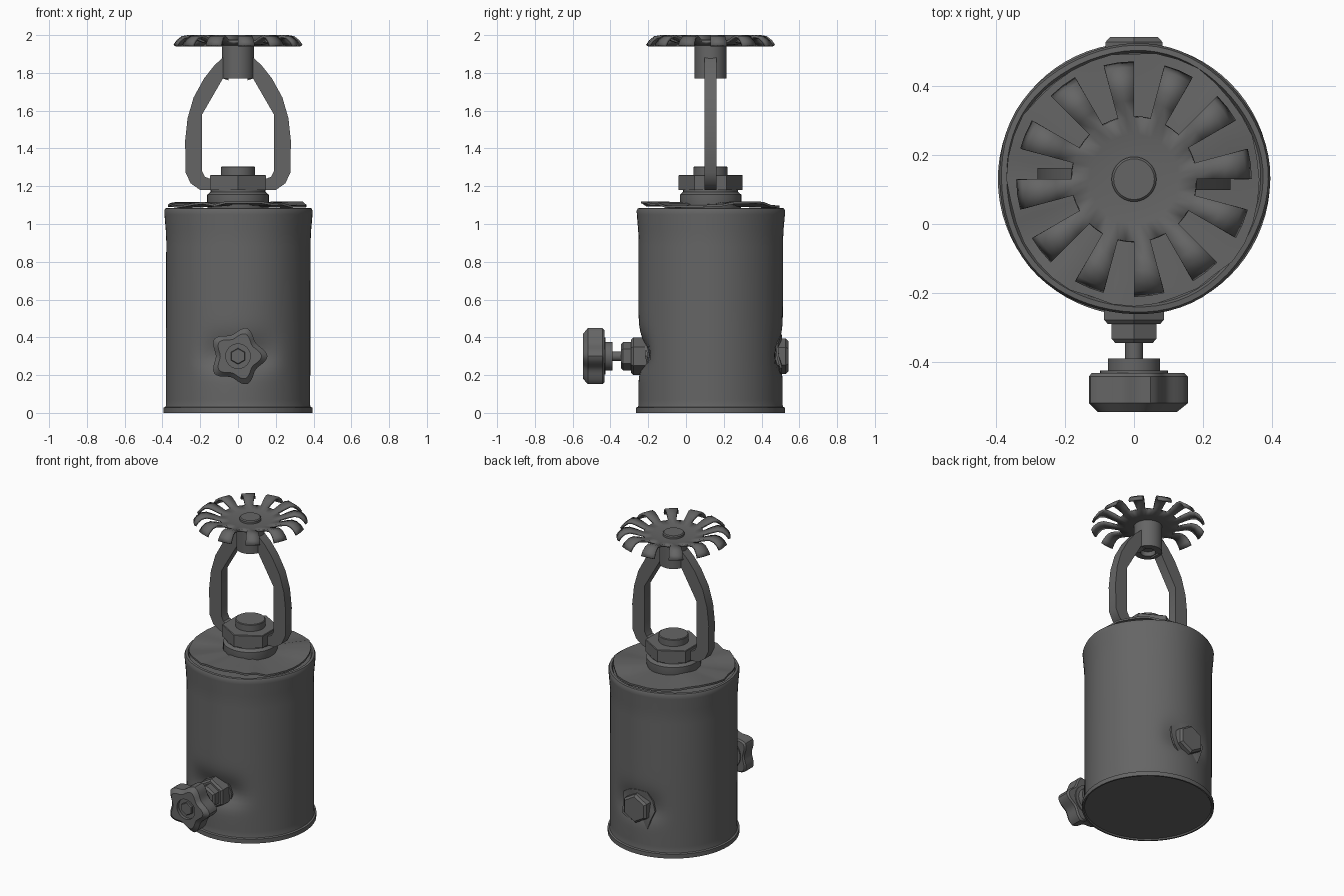
import bpy, bmesh, math, random
from mathutils import Matrix

random.seed(4)
if "Cube" in bpy.data.objects:
    bpy.data.objects.remove(bpy.data.objects["Cube"])

metal = bpy.data.materials.new("dark_grey_metal")
metal.use_nodes = True
GREY = (0.13, 0.13, 0.13, 1)
metal.diffuse_color = GREY
metal.node_tree.nodes["Principled BSDF"].inputs["Base Color"].default_value = GREY

AXIS_Y = 0.13
UP = Matrix.Translation((0, AXIS_Y, 0))
FRONT = Matrix.Translation((0, 0, 0.3)) @ Matrix.Rotation(math.pi / 2, 4, 'X')
BACK = Matrix.Translation((0, 0, 0.3)) @ Matrix.Rotation(-math.pi / 2, 4, 'X')


def finish(name, bm, matrix, angle=35):
    bmesh.ops.remove_doubles(bm, verts=bm.verts, dist=0.0005)
    bmesh.ops.recalc_face_normals(bm, faces=bm.faces)
    bm.transform(matrix)
    mesh = bpy.data.meshes.new(name)
    bm.to_mesh(mesh)
    bm.free()
    mesh.materials.append(metal)
    mesh.shade_smooth()
    mesh.set_sharp_from_angle(angle=math.radians(angle))
    obj = bpy.data.objects.new(name, mesh)
    bpy.context.scene.collection.objects.link(obj)
    return obj


def lathe(name, profile, segs=40, matrix=UP, phase=0, warp=None, keep=None, angle=35):
    """Spin (radius, height) points; warp(r, h, a) may reshape, keep(row, seg) may omit faces."""
    bm = bmesh.new()
    rows = []
    for r, h in profile:
        row = []
        for j in range(segs):
            a = phase + 2 * math.pi * j / segs
            rr, hh = warp(r, h, a) if warp else (r, h)
            row.append(bm.verts.new((rr * math.cos(a), rr * math.sin(a), hh)))
        rows.append(row)
    for i in range(len(rows) - 1):
        for j in range(segs):
            if keep and not keep(i, j):
                continue
            k = (j + 1) % segs
            bm.faces.new((rows[i][j], rows[i][k], rows[i + 1][k], rows[i + 1][j]))
    return finish(name, bm, matrix, angle)


def bolt(name, r, h0, h1, matrix, bevel=0.012, segs=6):
    profile = [(0, h0), (r, h0), (r, h1 - bevel), (r - bevel, h1), (0, h1)]
    return lathe(name, profile, segs, matrix, math.pi / 2, angle=30)


def ragged_disc(name, r, h, jitter, wave, segs, matrix, hole=0):
    """Thin, crumpled plate with an uneven edge."""
    edge = [random.uniform(-1, 1) for _ in range(segs)]

    def warp(rr, hh, a):
        if rr < 0.8 * r:
            return rr, hh
        n = edge[round(a * segs / math.tau) % segs]
        return rr + jitter * n, hh + wave * math.sin(3 * a + n)

    t = 0.012
    return lathe(name, [(hole, h), (0.8 * r, h), (r, h), (r, h + t), (0.8 * r, h + t), (hole, h + t)],
                 segs, matrix, warp=warp)


# Dented canister body with a rolled foot and flared lip
def dents(r, h, a):
    if r < 0.3 or h < 0.04:
        return r, h
    spread = 0.1 if h > 0.3 else 0.065
    lift = math.exp(-((h - 0.3) / spread) ** 2)
    front = math.exp(-((math.sin(a) + 1) / 0.12) ** 2)
    back = math.exp(-((math.sin(a) - 1) / 0.08) ** 2)
    ripple = 0.003 * math.sin(5 * a + 1) * min(1, h)
    return r - lift * (0.05 * front + 0.035 * back) + ripple, h


wall = [(0.382, 0.04 + 0.03 * i) for i in range(30)]
lathe("canister", [(0, 0.008), (0.38, 0.008), (0.385, 0), (0.395, 0), (0.395, 0.028), (0.384, 0.032)]
      + wall + [(0.385, 0.97), (0.392, 1.05), (0.393, 1.07), (0.387, 1.083), (0.372, 1.085),
                (0.365, 1.07), (0, 1.07)], 72, warp=dents)
ragged_disc("crumpled_lid", 0.367, 1.097, 0.006, 0.012, 36, UP)

# Threaded collar, hexagonal base and plug
lathe("collar", [(0, 1.07), (0.155, 1.07), (0.163, 1.09), (0.163, 1.155), (0.145, 1.17),
                 (0.145, 1.19), (0, 1.19)])
bolt("hex_base", 0.17, 1.18, 1.26, UP, 0.004)
bolt("plug", 0.09, 1.25, 1.305, UP, 0.004, 36)

# Pair of frame arms
arm = [(0.12, 1.18), (0.2, 1.18), (0.25, 1.215), (0.277, 1.27), (0.28, 1.44), (0.267, 1.56),
       (0.235, 1.67), (0.18, 1.77), (0.125, 1.84), (0.07, 1.89), (0.05, 1.89), (0.05, 1.76),
       (0.08, 1.77), (0.19, 1.58), (0.19, 1.28), (0.175, 1.25), (0.15, 1.24), (0.12, 1.24)]
bm = bmesh.new()
face = bm.faces.new([bm.verts.new((x, -0.032, z)) for x, z in arm])
side = bmesh.ops.extrude_face_region(bm, geom=[face])["geom"]
bmesh.ops.translate(bm, verts=[v for v in side if isinstance(v, bmesh.types.BMVert)], vec=(0, 0.064, 0))
arms = finish("frame_arms", bm, Matrix())
arms.location.y = AXIS_Y
arms.modifiers.new("mirror", 'MIRROR')

# Hollow hub and the toothed deflector
lathe("hub", [(0, 1.8), (0.045, 1.8), (0.045, 1.77), (0.085, 1.77), (0.085, 1.955), (0, 1.955)])
plate = lathe("deflector", [(0, 1.952), (0.07, 1.952), (0.13, 1.956), (0.182, 1.965), (0.23, 1.983),
                            (0.265, 1.993), (0.295, 1.988), (0.32, 1.968), (0.336, 1.944)],
              48, keep=lambda row, seg: row < 3 or seg % 4 < 2)
solid = plate.modifiers.new("thickness", 'SOLIDIFY')
solid.thickness, solid.offset = 0.014, 0
bolt("deflector_button", 0.065, 1.95, 1.978, UP, 0.006, 36)

# Front valve: washer, nuts, stem and star knob
ragged_disc("front_washer", 0.1, 0.2, 0.008, 0.006, 14, FRONT)
bolt("valve_nut", 0.1, 0.18, 0.29, FRONT)
bolt("gland_nut", 0.075, 0.28, 0.345, FRONT)
bolt("stem", 0.026, 0.33, 0.43, FRONT, 0.002, 20)
lathe("knob_hub", [(0, 0.39), (0.076, 0.39), (0.076, 0.425), (0.098, 0.425), (0.098, 0.44), (0, 0.44)],
      matrix=FRONT)


def star(r, h, a):
    return (r * (1 - 0.25 * abs(math.sin(2.5 * a)) ** 1.6) if r > 0.1 else r), h


lathe("star_knob", [(0, 0.432), (0.145, 0.432), (0.156, 0.442), (0.156, 0.52), (0.125, 0.545),
                    (0.065, 0.545), (0.065, 0.525), (0, 0.525)], 60, FRONT, warp=star)
bolt("knob_screw", 0.043, 0.51, 0.54, FRONT, 0.004)

# Rear bolt with torn metal around it
ragged_disc("torn_patch", 0.125, 0.485, 0.02, 0.012, 12, BACK)
bolt("rear_bolt", 0.095, 0.46, 0.542, BACK, 0.014)
